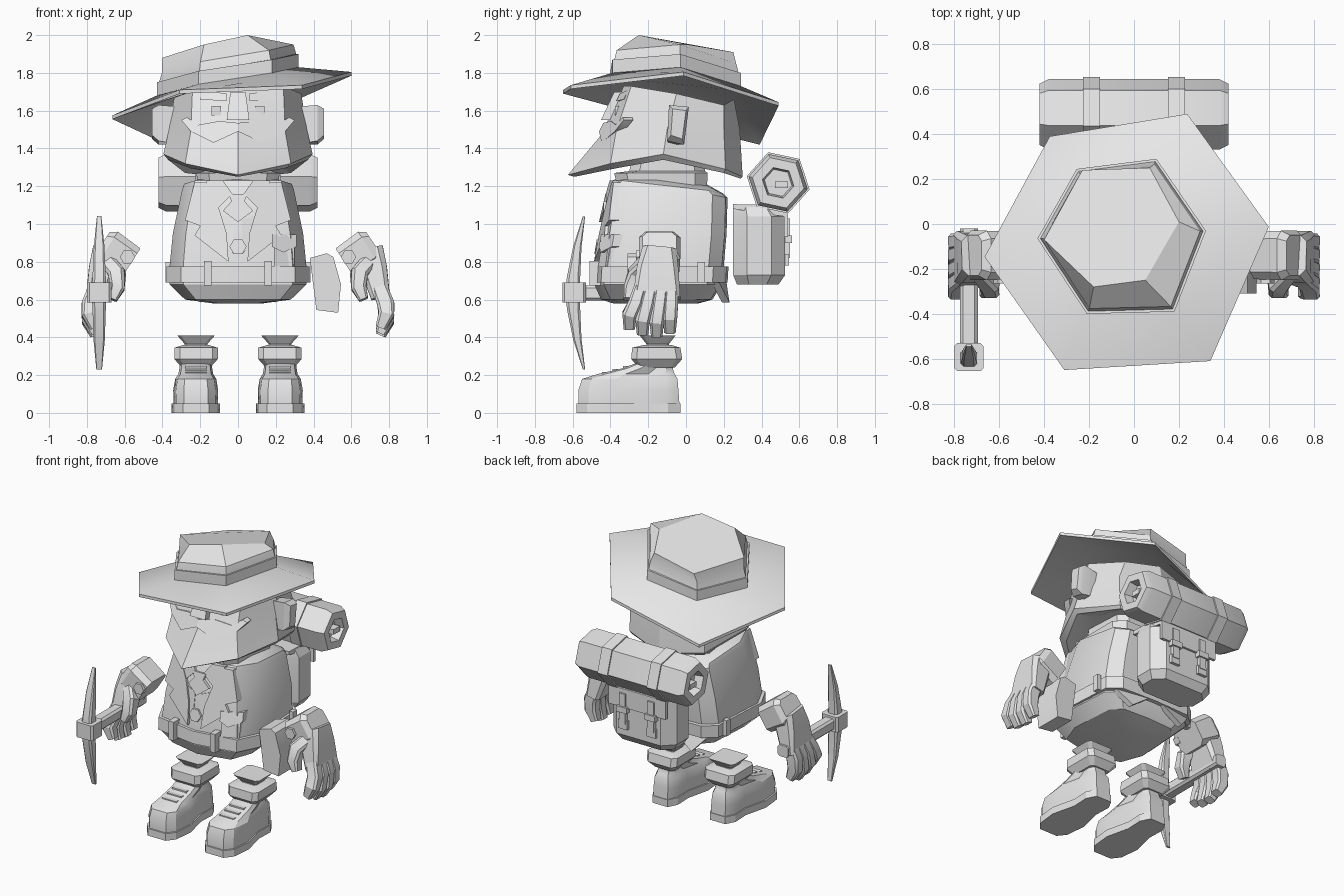
import bpy, bmesh, math
from mathutils import Vector as V

grey = bpy.data.materials.new("clay grey")
grey.diffuse_color = (0.8, 0.8, 0.8, 1)


def finish(name, bm, angle=25):
    bmesh.ops.recalc_face_normals(bm, faces=bm.faces)
    me = bpy.data.meshes.new(name)
    bm.to_mesh(me)
    bm.free()
    me.materials.append(grey)
    ob = bpy.data.objects.new(name, me)
    bpy.context.collection.objects.link(ob)
    bpy.ops.object.select_all(action='DESELECT')
    ob.select_set(True)
    bpy.context.view_layer.objects.active = ob
    bpy.ops.object.shade_smooth_by_angle(angle=math.radians(angle))
    return ob


def loft(name, rings, angle=25):
    """Skin a list of equal-length point rings and cap both ends."""
    bm = bmesh.new()
    vs = [[bm.verts.new(p) for p in r] for r in rings]
    n = len(vs[0])
    for a, b in zip(vs, vs[1:]):
        for i in range(n):
            bm.faces.new((a[i], a[(i + 1) % n], b[(i + 1) % n], b[i]))
    bm.faces.new(vs[0])
    bm.faces.new(vs[-1])
    return finish(name, bm, angle)


def sym(pts):
    """Half ring from x=0 to x=0, mirrored to a full ring."""
    return pts + [(-x, y, z) for x, y, z in reversed(pts[1:-1])]


def chamfer(cx, hw, y0, y1, z, c=0.3):
    """Rectangle with cut corners at height z."""
    k = c * hw
    h = [(cx + hw - k, y0), (cx + hw, y0 + k), (cx + hw, y1 - k), (cx + hw - k, y1)]
    return [(x, y, z) for x, y in h + [(2 * cx - x, y) for x, y in reversed(h)]]


def box(name, x0, x1, y0, y1, z0, z1):
    q = lambda z: [(x0, y0, z), (x1, y0, z), (x1, y1, z), (x0, y1, z)]
    return loft(name, [q(z0), q(z1)])


def plate(name, pts, front, depth):
    """Panel of (x, z) points laid on the surface y = front(x, z)."""
    return loft(name, [[(x, front(x, z) + d, z) for x, z in pts] for d in (-depth, .03)])


def limb(name, path, sizes, wide):
    """Chamfered bar along a path; sizes are (half thickness, half width along wide)."""
    path, wide, rings = [V(p) for p in path], V(wide), []
    for i, p in enumerate(path):
        t = (path[min(i + 1, len(path) - 1)] - path[max(i - 1, 0)]).normalized()
        u = t.cross(wide).normalized()
        w = u.cross(t)
        a, b = sizes[i]
        c = min(a, b) * .35
        o = [(a, b - c), (a - c, b), (c - a, b), (-a, b - c), (-a, c - b), (c - a, -b), (a - c, -b), (a, c - b)]
        rings.append([p + u * j + w * k for j, k in o])
    return loft(name, rings)


def hexring(x, r, cy=.488, cz=1.218):
    return [(x, cy + r * math.cos(math.radians(48 + 60 * i)), cz + r * math.sin(math.radians(48 + 60 * i)))
            for i in range(6)]


# Hat: tilted six-sided brim, band and crown
brim = [(-.375, .39, 1.44), (.237, .49, 1.645), (.6, -.013, 1.805),
        (.34, -.61, 1.735), (-.31, -.65, 1.71), (-.665, -.146, 1.575)]
base = [(-.255, .245, 1.66), (.1, .29, 1.73), (.32, -.03, 1.83),
        (.18, -.39, 1.80), (-.21, -.4, 1.74), (-.43, -.065, 1.68)]
top = [(-.23, .24, 1.84), (.07, .25, 1.91), (.2, .01, 1.95),
       (.05, -.25, 2.0), (-.18, -.28, 1.95), (-.40, -.07, 1.88)]
low = lambda ring, d: [(x, y, z - d) for x, y, z in ring]
grow = lambda ring, s, d: [(-.05 + (x + .05) * s, -.06 + (y + .06) * s, z + d) for x, y, z in ring]
loft("hat_brim", [low(base, .025), low(brim, .02), brim, base], 35)
loft("hat_band", [low(base, .02), grow(base, 1, .07), grow(base, .95, .07)])
loft("hat_crown", [base, grow(base, .96, .08), grow(base, .93, .12), top])

# Head with flared beard hem
loft("head_and_beard", [
    sym([(0, -.36, 1.33), (.15, -.28, 1.34), (.24, -.1, 1.36), (.18, .12, 1.33), (0, .18, 1.31)]),
    sym([(0, -.59, 1.25), (.25, -.37, 1.295), (.37, -.12, 1.34), (.28, .2, 1.27), (0, .29, 1.24)]),
    sym([(0, -.625, 1.26), (.28, -.40, 1.32), (.395, -.12, 1.37), (.29, .21, 1.29), (0, .30, 1.25)]),
    sym([(0, -.45, 1.47), (.25, -.37, 1.49), (.365, -.1, 1.5), (.29, .2, 1.5), (0, .285, 1.5)]),
    sym([(0, -.33, 1.73), (.24, -.29, 1.73), (.335, -.05, 1.69), (.24, .2, 1.63), (0, .255, 1.66)])], 20)
face = lambda x, z: -.45 + max(0, z - 1.47) * .5 + abs(x) * .25
loft("nose", [[(-.06, -.45, 1.55), (.06, -.45, 1.55), (.06, -.36, 1.55), (-.06, -.36, 1.55)],
              [(-.04, -.38, 1.7), (.04, -.38, 1.7), (.04, -.3, 1.7), (-.04, -.3, 1.7)]])
for s in (-1, 1):
    plate("moustache_half", [(s * x, z) for x, z in [
        (0, 1.535), (.1, 1.545), (.21, 1.525), (.27, 1.565), (.30, 1.55), (.25, 1.49), (.13, 1.43), (0, 1.49)]],
        lambda x, z: -.47 + max(0, z - 1.43) * .5 + .33 * abs(x), .02)
    box("eye", s * .115 - .025, s * .115 + .025, -.375, -.3, 1.575, 1.625)
    plate("eyebrow", [(s * x, z) for x, z in [(.06, 1.65), (.2, 1.66), (.2, 1.71), (.06, 1.69)]], face, .025)
    loft("ear", [[(s * x, y, z) for y, z in q] for x, q in [
        (.30, [(-.09, 1.42), (-.01, 1.44), (.01, 1.6), (-.09, 1.62)]),
        (.42, [(-.10, 1.44), (-.01, 1.42), (.015, 1.62), (-.09, 1.63)]),
        (.455, [(-.08, 1.47), (-.02, 1.45), (.0, 1.6), (-.07, 1.61)])]])


# Torso, neck and belt
def body(z, w, yf, yb, dz=0):
    return sym([(0, yf, z + dz), (.8 * w, yf + .05, z + dz), (w, yf + .2, z + dz / 2),
                (.93 * w, yb - .07, z - dz / 2), (.7 * w, yb, z - dz), (0, yb + .01, z - dz)])


loft("torso", [body(.578, .12, -.38, .05), body(.60, .28, -.45, .13), body(.68, .362, -.485, .18),
               body(.78, .362, -.475, .19), body(.95, .345, -.455, .205), body(1.17, .295, -.41, .21, .03),
               body(1.195, .285, -.39, .19, .035), body(1.23, .19, -.34, .1, .02)], 30)
loft("neck", [chamfer(0, .21, -.36, .11, 1.18), chamfer(0, .22, -.38, .115, 1.27),
              chamfer(0, .18, -.3, .1, 1.28), chamfer(0, .18, -.28, .1, 1.37)])
loft("belt", [body(.69, .36, -.48, .18), body(.69, .378, -.50, .21),
              body(.775, .378, -.495, .215), body(.775, .36, -.47, .19)])
for x in (-.16, .16):
    box("belt_loop", x - .02, x + .02, -.51, -.42, .675, .805)
for s in (-1, 1):
    box("side_belt_loop", s * .37 - .015, s * .37 + .015, .06, .1, .69, .8)
    loft("coat_tail", [[(s * .02, y, .72), (s * .32, y - .05, .72), (s * .2, y + .02, .585)] for y in (.17, .21)])


# Shirt front, lapels, pocket and buttons
def chest(x, z):
    a = abs(x)
    return -.475 + max(0, z - .78) * .17 + .18 * a + max(0, a - .28) * 1.5


def panel(name, s, pts, d):
    plate(name, [(s * x, z) for x, z in pts], chest, d)


for s in (-1, 1):
    panel("lapel", s, [(.17, 1.22), (.23, 1.22), (.28, 1.02), (.2, .99), (.23, .94), (.05, .8), (.06, .95), (.1, 1.08)], .025)
    panel("shirt_collar", s, [(.03, 1.16), (.08, 1.23), (.17, 1.23), (.13, 1.06), (.09, 1.1)], .02)
    panel("vest_edge", s, [(.02, 1.02), (.14, 1.06), (.16, .96), (.02, .84)], .012)
panel("neckerchief", 1, [(-.05, 1.16), (.05, 1.16), (.035, 1.12), (.08, 1.07), (0, 1.01), (-.08, 1.07), (-.035, 1.12)], .025)
panel("coat_button", 1, [(.045 * math.cos(i * math.pi / 3), .88 + .045 * math.sin(i * math.pi / 3)) for i in range(6)], .025)
panel("chest_pocket", 1, [(.19, .77), (.30, .77), (.30, .92), (.19, .92)], .025)
panel("pocket_flap", 1, [(.18, .88), (.24, .85), (.31, .88), (.31, .945), (.18, .945)], .035)

# Hip pouch
loft("hip_pouch", [[(.415, y, .545), (.53, y, .53), (.545, y, .68), (.505, y, .825), (.47, y, .845), (.38, y, .82)]
                   for y in (-.31, -.12)])

# Backpack with flap and buckled straps
loft("backpack", [chamfer(0, .21, .27, .49, .68), chamfer(0, .245, .25, .525, .73),
                  chamfer(0, .245, .25, .525, 1.04), chamfer(0, .22, .25, .49, 1.09)])
loft("backpack_flap", [[(x, y, z) for y, z in
     [(.25, 1.08), (.25, 1.105), (.49, 1.1), (.54, 1.06), (.54, .93), (.52, .93), (.52, 1.04)]] for x in (-.22, .22)])
for x in (-.11, .11):
    box("pack_strap", x - .025, x + .025, .5, .55, .82, 1.03)
    box("pack_buckle", x - .04, x + .04, .5, .56, .9, .94)
    box("pack_strap_tip", x - .035, x + .035, .5, .545, .78, .84)

# Bedroll with hollow ends and two straps
ends = [(.36, .075), (.42, .085), (.42, .14), (.38, .16)]
loft("bedroll", [hexring(-x, r) for x, r in ends] + [hexring(x, r) for x, r in reversed(ends)])
for x in (-.19, .19):
    loft("bedroll_strap", [hexring(x - .038, .145), hexring(x - .038, .17),
                           hexring(x + .038, .17), hexring(x + .038, .145)])
for s in (-1, 1):
    box("bedroll_core", s * .38 - .03, s * .38 + .03, .47, .54, 1.19, 1.225)


def foot(cx, s, z, k=1, toe=-.58, heel=-.03):
    """Boot outline: round toe, narrow waist, heel."""
    at = lambda t: toe + (heel - toe) * t
    h = [(.07, 0), (.115, .1), (.13, .36), (.09, .66), (.095, .88), (.06, 1)]
    return [(cx + s * k * x, at(t), z) for x, t in h] + [(cx - s * k * x * .97, at(t), z) for x, t in reversed(h)]


# Sleeve cuffs, hands and boots, mirrored
Y = (0, 1, 0)
for s in (-1, 1):
    m = lambda pts: [(s * x, y, z) for x, y, z in pts]
    limb("sleeve_cuff", m([(.565, -.14, .795), (.69, -.14, .875), (.72, -.14, .895)]),
         [(.09, .105), (.1, .11), (.075, .09)], Y)
    loft("cuff_button", [m([(.585 + .04 * math.cos(i * math.pi / 3), y, .825 + .04 * math.sin(i * math.pi / 3))
                            for i in range(6)]) for y in (-.265, -.22)])
    limb("palm", m([(.69, -.14, .86), (.72, -.15, .76), (.755, -.155, .61)]),
         [(.08, .09), (.07, .11), (.05, .125)], Y)
    for y0, y1, z in ((-.235, -.30, .45), (-.18, -.23, .42), (-.125, -.155, .41), (-.075, -.085, .43)):
        ym = (y0 + y1) / 2
        limb("finger", m([(.745, y0, .68), (.783, ym, .575), (.785, y1, z + .07), (.755, y1, z)]),
             [(.04, .033), (.045, .038), (.042, .038), (.028, .03)], Y)
    limb("thumb", m([(.69, -.2, .80), (.64, -.265, .735), (.64, -.29, .66), (.665, -.30, .6)]),
         [(.04, .045), (.045, .045), (.04, .04), (.025, .03)], Y)
    cx = s * .222
    loft("boot_sole", [foot(cx, s, 0), foot(cx, s, .05)])
    loft("boot", [foot(cx, s, z, k, a, b) for z, k, a, b in (
        (.05, .92, -.57, -.035), (.12, .93, -.57, -.04), (.18, .85, -.55, -.045), (.205, .72, -.47, -.06),
        (.235, .68, -.34, -.07), (.265, .66, -.26, -.07))], 30)
    loft("boot_cuff", [chamfer(cx, h, a, b, z, .25) for z, h, a, b in (
        (.24, .075, -.25, -.06), (.285, .115, -.29, -.02), (.345, .115, -.285, -.03), (.36, .065, -.22, -.08))])
    loft("sock_top", [chamfer(cx, h, a, b, z, .2) for z, h, a, b in (
        (.345, .06, -.21, -.09), (.365, .06, -.21, -.09), (.41, .1, -.245, -.055))])
    for y, z in ((-.43, .205), (-.375, .22), (-.32, .235)):
        box("boot_lace", cx - .055, cx + .055, y - .014, y + .014, z - .04, z + .012)

# Pickaxe held in one hand
P = -.735
limb("pick_head", [(P, -.54, 1.04), (P, -.575, .88), (P, -.595, .72), (P, -.6, .635), (P, -.595, .55),
                   (P, -.575, .39), (P, -.54, .23)],
     [(.006, .012), (.022, .028), (.035, .035), (.04, .04), (.035, .035), (.022, .03), (.006, .015)], (1, 0, 0))
loft("pick_collar", [chamfer(P, .065, -.655, -.53, z, .2) for z in (.585, .69)])
limb("pick_handle", [(P, -.56, .635), (P, -.3, .635), (P, -.02, .635)], [(.04, .04)] * 3, (1, 0, 0))
